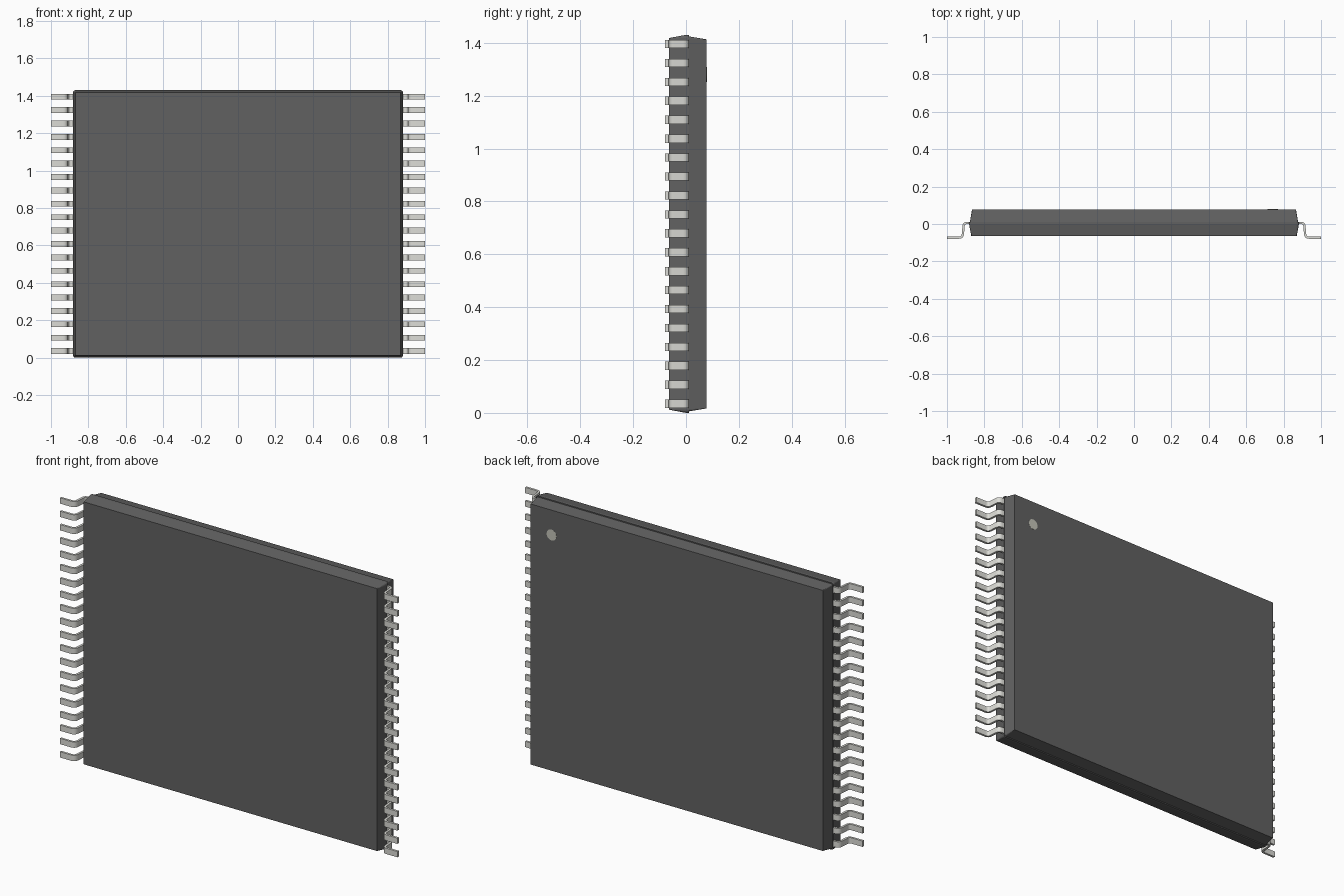
import bpy, bmesh, math
from mathutils import Vector

if "Cube" in bpy.data.objects:
    bpy.data.objects.remove(bpy.data.objects["Cube"])

MID_Z = 0.715
PINS, PITCH, PIN_W, PIN_T = 20, 0.0716, 0.031, 0.012


def material(name, color):
    m = bpy.data.materials.new(name)
    m.diffuse_color = (*color, 1)
    m.use_nodes = True
    m.node_tree.nodes["Principled BSDF"].inputs["Base Color"].default_value = m.diffuse_color
    return m


def finish(name, bm, mat):
    bmesh.ops.recalc_face_normals(bm, faces=bm.faces[:])
    me = bpy.data.meshes.new(name)
    bm.to_mesh(me)
    bm.free()
    ob = bpy.data.objects.new(name, me)
    bpy.context.collection.objects.link(ob)
    me.materials.append(mat)
    return ob


def loft(bm, rings):
    # skin matching closed rings and cap both ends
    vs = [[bm.verts.new(p) for p in r] for r in rings]
    n = len(vs[0])
    for a, b in zip(vs, vs[1:]):
        for i in range(n):
            bm.faces.new((a[i], a[(i + 1) % n], b[(i + 1) % n], b[i]))
    bm.faces.new(vs[0])
    bm.faces.new(vs[-1])


def rounded_rect(y, hx, hz, r, seg=3):
    pts = []
    for q, (sx, sz) in enumerate([(1, 1), (-1, 1), (-1, -1), (1, -1)]):
        for k in range(seg + 1):
            a = math.pi / 2 * (q + k / seg)
            pts.append((sx * (hx - r) + r * math.cos(a), y,
                        MID_Z + sz * (hz - r) + r * math.sin(a)))
    return pts


def bend(corner, before, after, r, seg=4):
    # round one corner of the lead path
    c = Vector(corner)
    a = c + (Vector(before) - c).normalized() * r
    b = c + (Vector(after) - c).normalized() * r
    return [a * (1 - t) ** 2 + c * 2 * t * (1 - t) + b * t * t
            for t in (i / seg for i in range(seg + 1))]


dark = material("dark_plastic", (0.12, 0.12, 0.12))
metal = material("lead_metal", (0.72, 0.72, 0.68))
mark = material("mark_grey", (0.55, 0.55, 0.48))

# moulded package body: two tapered halves meeting at a narrow parting band
bm = bmesh.new()
loft(bm, [rounded_rect(-0.064, 0.870, 0.703, 0.002),
          rounded_rect(0.000, 0.882, 0.715, 0.012),
          rounded_rect(0.012, 0.882, 0.715, 0.012),
          rounded_rect(0.012, 0.877, 0.709, 0.008),
          rounded_rect(0.078, 0.866, 0.698, 0.002)])
finish("package_body", bm, dark)

# gull-wing lead centreline in x, y
corners = [(0.86, 0.006), (0.910, 0.006), (0.916, -0.073), (1.0, -0.073)]
path = [Vector(corners[0])]
for i, r in ((1, 0.018), (2, 0.020)):
    path += bend(corners[i], corners[i - 1], corners[i + 1], r)
path.append(Vector(corners[3]))


def lead(bm, side, z):
    rings = []
    for i, p in enumerate(path):
        d = (path[min(i + 1, len(path) - 1)] - path[max(i - 1, 0)]).normalized()
        if i in (0, len(path) - 1):
            d = Vector((1, 0))
        n = Vector((-d.y, d.x)) * PIN_T / 2
        rings.append([(side * (p + s * n).x, (p + s * n).y, z + w * PIN_W / 2)
                      for s, w in ((1, 1), (1, -1), (-1, -1), (-1, 1))])
    loft(bm, rings)


# a row of leads down each side
for side, name in ((1, "right_leads"), (-1, "left_leads")):
    bm = bmesh.new()
    for k in range(PINS):
        lead(bm, side, MID_Z + (k - (PINS - 1) / 2) * PITCH)
    ob = finish(name, bm, metal)
    bpy.context.view_layer.objects.active = ob
    ob.select_set(True)
    bpy.ops.object.shade_smooth_by_angle(angle=math.radians(35))
    ob.select_set(False)

# round index mark on the back face
bm = bmesh.new()
loft(bm, [[(0.742 + 0.029 * math.cos(a), y, 1.28 + 0.029 * math.sin(a))
           for a in (2 * math.pi * i / 32 for i in range(32))]
          for y in (0.074, 0.079)])
finish("index_mark", bm, mark)
